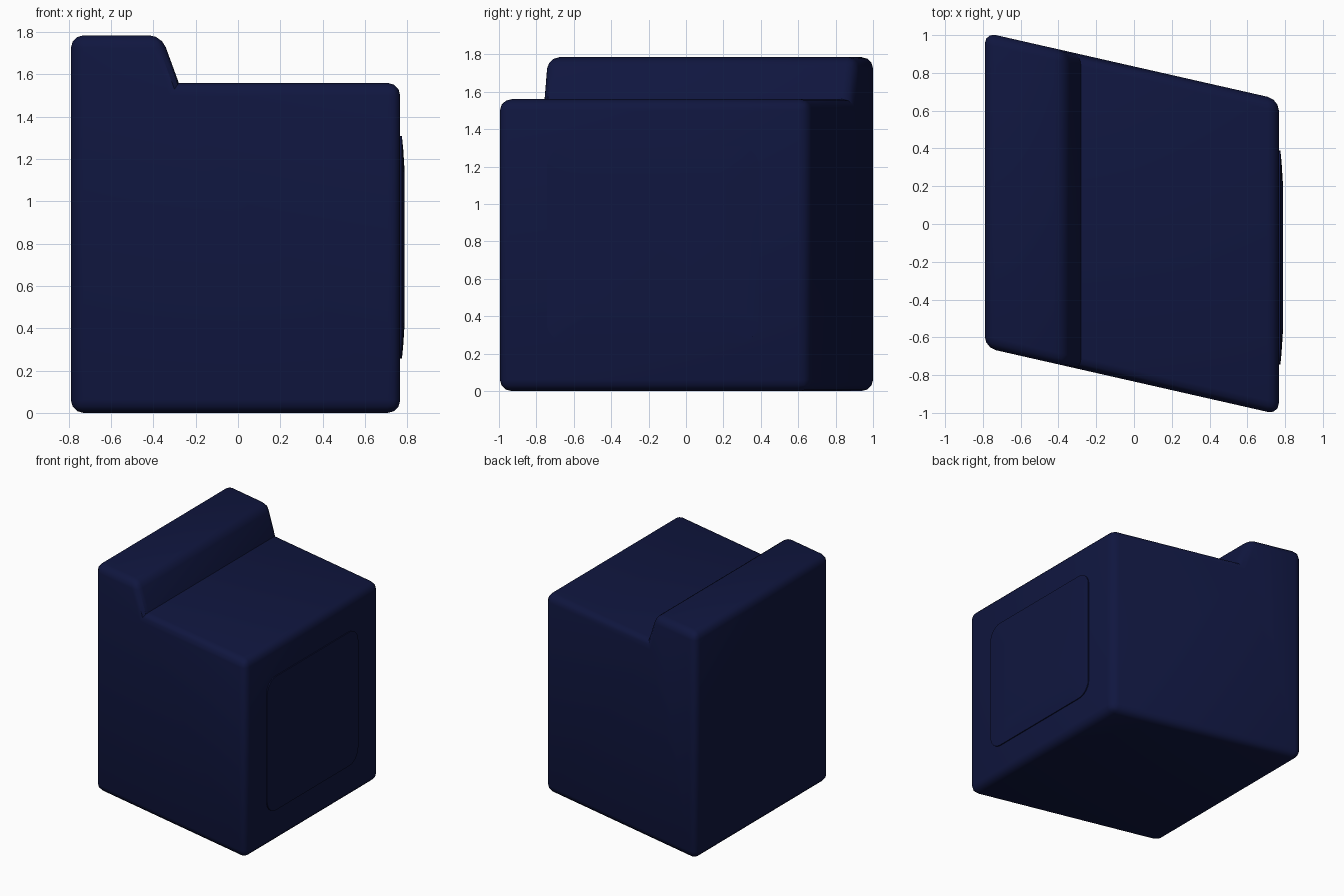
import bpy, bmesh
from math import cos, sin, pi, radians

if "Cube" in bpy.data.objects:
    bpy.data.objects.remove(bpy.data.objects["Cube"])

navy = bpy.data.materials.new("navy")
navy.diffuse_color = (0.005, 0.008, 0.05, 1)
navy.use_nodes = True
navy.node_tree.nodes["Principled BSDF"].inputs["Base Color"].default_value = navy.diffuse_color


def finish(bm, name):
    bmesh.ops.recalc_face_normals(bm, faces=bm.faces)
    mesh = bpy.data.meshes.new(name)
    bm.to_mesh(mesh)
    bm.free()
    mesh.materials.append(navy)
    ob = bpy.data.objects.new(name, mesh)
    bpy.context.collection.objects.link(ob)
    bpy.ops.object.select_all(action='DESELECT')
    ob.select_set(True)
    bpy.context.view_layer.objects.active = ob
    bpy.ops.object.shade_smooth_by_angle(angle=radians(35))
    return ob


# Body: stepped side profile extruded front to back, sheared in plan
SHEAR, HALF = -0.227, 0.834
profile = [(-0.79, 0), (0.767, 0), (0.767, 1.56),
           (-0.28, 1.56), (-0.362, 1.785), (-0.79, 1.785)]
bm = bmesh.new()
front = [bm.verts.new((x, SHEAR * x - HALF, z)) for x, z in profile]
back = [bm.verts.new((x, SHEAR * x + HALF, z)) for x, z in profile]
bm.faces.new(front)
bm.faces.new(back[::-1])
n = len(profile)
for i in range(n):
    j = (i + 1) % n
    bm.faces.new((front[i], back[i], back[j], front[j]))
bmesh.ops.recalc_face_normals(bm, faces=bm.faces)
# Round every edge except the inner crease of the step
edges = [e for e in bm.edges if e.is_convex]
bmesh.ops.bevel(bm, geom=edges, offset=0.06, offset_type='OFFSET',
                segments=3, profile=0.5, affect='EDGES', clamp_overlap=True)
finish(bm, "body")

# Side panel: shallow rounded rectangle, slightly crowned, on the right face
CY, CZ, HY, HZ = -0.177, 0.782, 0.567, 0.526


def panel_ring(bm, x, inset, radius):
    ring = []
    for q, (sy, sz) in enumerate([(1, 1), (-1, 1), (-1, -1), (1, -1)]):
        for k in range(7):
            a = (q + k / 6) * pi / 2
            ring.append(bm.verts.new((
                x,
                CY + sy * (HY - inset - radius) + radius * cos(a),
                CZ + sz * (HZ - inset - radius) + radius * sin(a))))
    return ring


bm = bmesh.new()
rings = [panel_ring(bm, *r) for r in
         [(0.75, 0, 0.11), (0.775, 0, 0.11), (0.781, 0.06, 0.09), (0.788, 0.17, 0.06)]]
for a, b in zip(rings, rings[1:]):
    for i in range(len(a)):
        j = (i + 1) % len(a)
        bm.faces.new((a[i], a[j], b[j], b[i]))
bm.faces.new(rings[-1])
bm.faces.new(rings[0][::-1])
finish(bm, "side_panel")
